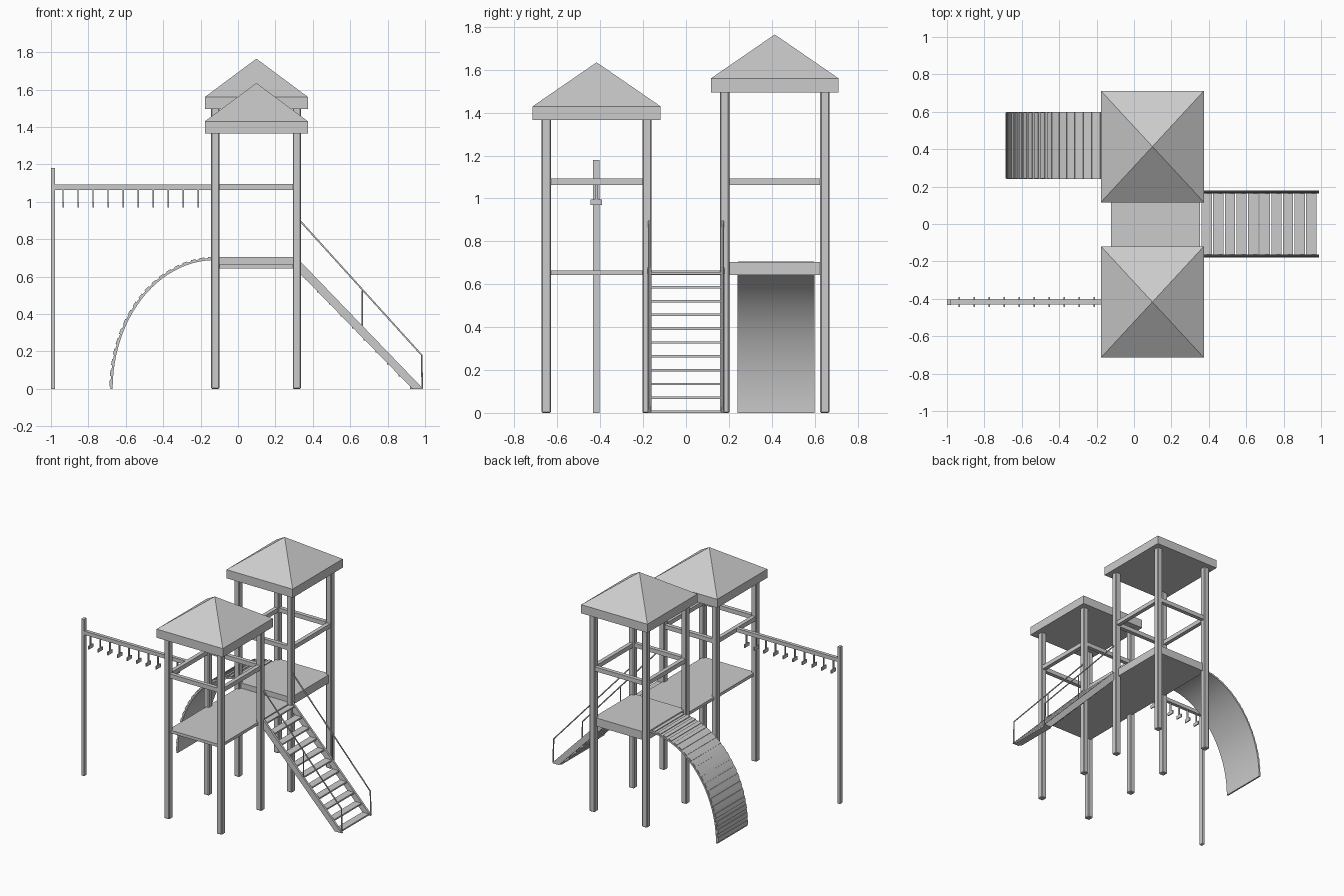
import bpy, bmesh, math
from mathutils import Vector

if "Cube" in bpy.data.objects:
    bpy.data.objects.remove(bpy.data.objects["Cube"])


def make(name, verts, faces):
    me = bpy.data.meshes.new(name)
    me.from_pydata(verts, [], faces)
    bm = bmesh.new()
    bm.from_mesh(me)
    bmesh.ops.recalc_face_normals(bm, faces=bm.faces)
    bm.to_mesh(me)
    bm.free()
    ob = bpy.data.objects.new(name, me)
    bpy.context.collection.objects.link(ob)
    return ob


def prism(name, prof, y0, y1):
    """Extrude an xz profile from y0 to y1."""
    n = len(prof)
    v = [(x, y, z) for y in (y0, y1) for x, z in prof]
    f = [(i, (i + 1) % n, n + (i + 1) % n, n + i) for i in range(n)]
    return make(name, v, f + [tuple(range(n)), tuple(range(n, 2 * n))])


def box(name, x0, x1, y0, y1, z0, z1, bevel=0):
    ob = prism(name, [(x0, z0), (x1, z0), (x1, z1), (x0, z1)], y0, y1)
    if bevel:
        m = ob.modifiers.new("bevel", 'BEVEL')
        m.width, m.segments = bevel, 1
    return ob


def bar(name, pts, y, r):
    """Thin round rod through xz points."""
    cu = bpy.data.curves.new(name, 'CURVE')
    cu.dimensions = '3D'
    cu.bevel_depth, cu.bevel_resolution, cu.use_fill_caps = r, 1, True
    s = cu.splines.new('POLY')
    s.points.add(len(pts) - 1)
    for p, (x, z) in zip(s.points, pts):
        p.co = (x, y, z, 1)
    ob = bpy.data.objects.new(name, cu)
    bpy.context.collection.objects.link(ob)


XL, XR, W = -0.122, 0.315, 0.022


def tower(tag, ya, yb, eave):
    # posts
    for x in (XL, XR):
        for y in (ya, yb):
            box(tag + "_post", x - W, x + W, y - W, y + W, 0, eave + 0.01, 0.005)
    # guard rails
    for x in (XL, XR):
        box(tag + "_side_rail", x - .015, x + .015, ya + W, yb - W, 1.062, 1.094)
    for y in (ya, yb):
        box(tag + "_cross_rail", XL + W, XR - W, y - .015, y + .015, 1.062, 1.094)
    # hipped roof with a fascia
    c = (ya + yb) / 2
    x0, x1, y0, y1 = -0.177, 0.374, c - 0.298, c + 0.298
    v = [(x, y, z) for z in (eave, eave + .065)
         for x, y in ((x0, y0), (x1, y0), (x1, y1), (x0, y1))]
    v.append(((x0 + x1) / 2, c, eave + 0.27))
    f = [(0, 1, 2, 3)]
    for i in range(4):
        j = (i + 1) % 4
        f += [(i, j, j + 4, i + 4), (i + 4, j + 4, 8)]
    make(tag + "_roof", v, f)


tower("front_tower", -0.652, -0.182, 1.365)
tower("back_tower", 0.18, 0.648, 1.495)

# decks
box("front_deck_and_bridge", XL, 0.31, -0.652, 0.2, 0.642, 0.664)
box("back_deck", XL, XR, 0.18, 0.648, 0.642, 0.704)

# stairs
for y in (-0.172, 0.172):
    prism("stair_stringer", [(0.32, 0.695), (0.99, 0), (0.932, 0), (0.32, 0.628)],
          y - .008, y + .008)
    bar("handrail", [(0.335, 0.895), (0.982, 0.18), (0.985, 0.005)], y, 0.005)
    bar("handrail_post", [(0.665, 0.335), (0.665, 0.525)], y, 0.004)
for i in range(11):
    z = 0.005 + i * 0.0645
    x = 0.985 - z * 0.963
    box("stair_tread", x - 0.06, x - 0.005, -0.166, 0.166, z - .005, z + .006)

# arched climbing wall
def arc(t, off=0):
    t = t * math.pi / 2
    n = Vector((-math.cos(t) / 0.56, math.sin(t) / 0.70)).normalized()
    return (XL - 0.56 * math.cos(t) + n.x * off, 0.70 * math.sin(t) + n.y * off)


N = 40
outer = [arc(i / N) for i in range(N + 1)]
inner = [arc(i / N, -0.012) for i in range(N + 1)]
wall = prism("climbing_arch", outer + inner[::-1], 0.24, 0.6)
bpy.context.view_layer.objects.active = wall
wall.select_set(True)
bpy.ops.object.shade_smooth_by_angle(angle=math.radians(30))

# ribs across the arch
R = 19
for i in range(R):
    a, b = (i + 0.2) / R, (i + 0.75) / R
    prism("arch_rib", [arc(a, -.003), arc(a, .006), arc(b, .006), arc(b, -.003)],
          0.243, 0.597)

# monkey bar with hanging handles
YM = -0.418
box("monkey_bar_post", -1, -0.979, YM - .015, YM + .015, 0, 1.18)
box("monkey_bar_beam", -0.98, XL, YM - .013, YM + .013, 1.064, 1.092)
for i in range(10):
    x = -0.935 + i * 0.0803
    box("handle_strap", x - .003, x + .003, YM - .007, YM + .007, 0.99, 1.07)
    box("handle_grip", x - .004, x + .004, YM - .027, YM + .027, 0.97, 0.995)
